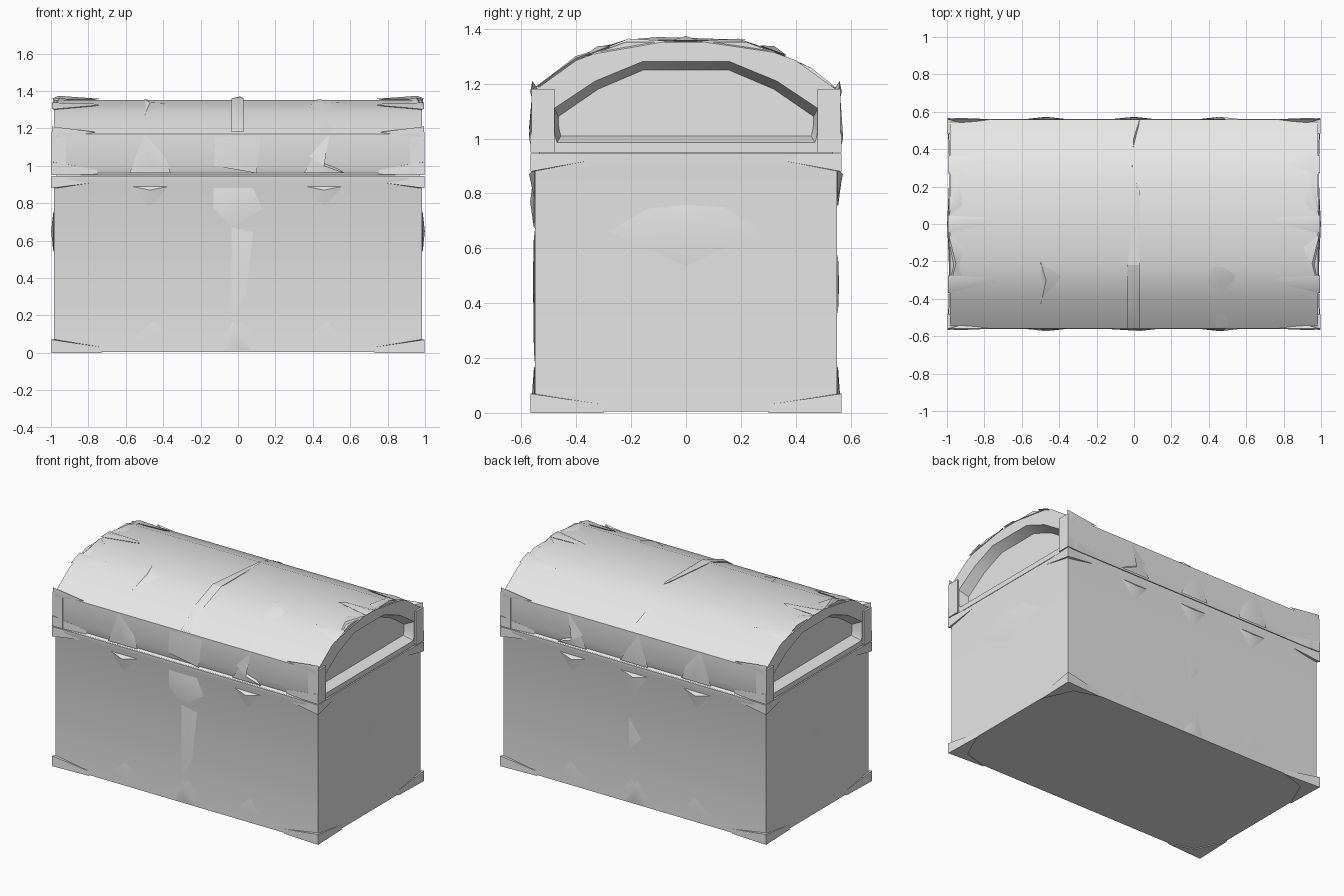
import bpy, bmesh, math
from mathutils import Vector

if "Cube" in bpy.data.objects:
    bpy.data.objects.remove(bpy.data.objects["Cube"])

grey = bpy.data.materials.new("grey")
grey.diffuse_color = (0.8, 0.8, 0.8, 1)
grey.use_nodes = True
grey.node_tree.nodes["Principled BSDF"].inputs["Base Color"].default_value = grey.diffuse_color

HALF_ARCH = [(0.22, 1.352), (0.40, 1.285), (0.56, 1.17)]


def make(name, verts, faces, angle=35):
    bm = bmesh.new()
    vs = [bm.verts.new(v) for v in verts]
    for f in faces:
        bm.faces.new([vs[i] for i in f])
    bmesh.ops.recalc_face_normals(bm, faces=bm.faces)
    me = bpy.data.meshes.new(name)
    bm.to_mesh(me)
    bm.free()
    me.materials.append(grey)
    me.shade_smooth()
    me.set_sharp_from_angle(angle=math.radians(angle))
    ob = bpy.data.objects.new(name, me)
    bpy.context.collection.objects.link(ob)
    return ob


def loft(name, rings, angle=35):
    n = len(rings[0])
    verts = [p for r in rings for p in r]
    faces = [list(range(n)), [(len(rings) - 1) * n + i for i in range(n)]]
    for k in range(len(rings) - 1):
        for i in range(n):
            j = (i + 1) % n
            faces.append([k * n + i, k * n + j, (k + 1) * n + j, (k + 1) * n + i])
    return make(name, verts, faces, angle)


# Surface maps: (u, v, height above surface) -> point
def front(u, v, d):
    return (u, -0.55 - d, v)


def back(u, v, d):
    return (u, 0.55 + d, v)


def lid_front(u, v, d):
    return (u, -0.558 - d, v)


def lid_back(u, v, d):
    return (u, 0.558 + d, v)


def right(u, v, d):
    return (0.985 + d, u, v)


def left(u, v, d):
    return (-0.985 - d, u, v)


def lid_top(u, v, d):
    a, pts = abs(v), [(0, 1.352)] + HALF_ARCH
    for (y0, z0), (y1, z1) in zip(pts, pts[1:]):
        if a <= y1:
            break
    z = z0 + (z1 - z0) * (a - y0) / (y1 - y0)
    return (u, v * (1 + d * 0.3), z + d)


def plate(name, surf, outline, apex=None, rise=0.015, edge=0.004):
    """Faceted fitting: an outline on a surface with a raised point."""
    n = len(outline)
    cx = sum(p[0] for p in outline) / n
    cy = sum(p[1] for p in outline) / n
    ax, ay = apex or (cx, cy)
    verts = [surf(u, v, edge) for u, v in outline]
    verts += [surf(ax, ay, rise), surf(cx, cy, -0.02)]
    faces = []
    for i in range(n):
        j = (i + 1) % n
        faces += [[i, j, n], [j, i, n + 1]]
    return make(name, verts, faces, 40)


# Chest body with a flared rim
loft("body", [[(sx * hx, sy * hy, z) for sx, sy in ((-1, -1), (1, -1), (1, 1), (-1, 1))]
              for z, hx, hy in ((0.005, 0.985, 0.55), (0.89, 0.985, 0.55),
                                (0.925, 0.988, 0.562), (0.945, 0.988, 0.562))], 30)
# Dark seam between body and lid
loft("seam", [[(sx * 0.97, sy * 0.535, z) for sx, sy in ((-1, -1), (1, -1), (1, 1), (-1, 1))]
              for z in (0.94, 0.96)])

# Barrel lid with recessed end panels
outer_half = [(0.56, 0.95), (0.545, 0.96), (0.56, 1.01)] + HALF_ARCH[::-1]
inner_half = [(0.47, 0.985), (0.475, 1.0), (0.48, 1.03), (0.48, 1.11), (0.33, 1.21), (0.16, 1.28)]


def ring(x, half):
    return [(x, -y, z) for y, z in half] + [(x, y, z) for y, z in half[::-1]]


panel_half = [(y * 0.97, z - (0.03 if z > 1.05 else -0.025)) for y, z in inner_half]
loft("lid", [ring(-0.92, panel_half), ring(-0.985, inner_half), ring(-0.985, outer_half),
             ring(0.985, outer_half), ring(0.985, inner_half), ring(0.92, panel_half)], 40)

# Corner caps on base, rim and lid edge
for label, z0, z1, lx, ly in (("base", 0.0, 0.07, 0.73, 0.30), ("rim", 0.88, 0.945, 0.70, 0.35),
                              ("lid", 0.95, 1.02, 0.75, 0.48)):
    for sx in (-1, 1):
        for sy in (-1, 1):
            zt = z1 - 0.04 if label != "rim" else z1
            zb = z0 if label != "rim" else z1 - 0.025
            low = [(lx, 0.552, zb), (0.997, 0.566, z0), (0.988, ly, zb), (0.9, 0.5, z0)]
            top = [(lx, 0.55, zt), (0.997, 0.566, z1), (0.985, ly, zt), (0.9, 0.5, z1)]
            loft(label + "_corner_cap", [[(sx * x, sy * y, z) for x, y, z in r]
                                         for r in (low, top)], 50)

# Upright posts at the lid corners
for sx in (-1, 1):
    for sy in (-1, 1):
        loft("lid_post", [[(sx * x, sy * y, z) for x, y in ((0.92, 0.5), (0.997, 0.48),
                                                            (0.997, 0.563), (0.92, 0.563))]
                          for z, in ((0.95,), (1.11,), (1.18,))])

# Pointed straps running inward from both lid ends
for sx in (-1, 1):
    for y in (-0.32, 0.0, 0.32):
        plate("lid_end_spike", lid_top,
              [(sx * 0.995, y - 0.05), (sx * 0.74, y + 0.01), (sx * 0.78, y + 0.035),
               (sx * 0.995, y + 0.045)], (sx * 0.96, y), 0.022, 0.006)
    for surf in (lid_front, lid_back):
        plate("lid_side_spike", surf, [(sx * 0.995, 1.21), (sx * 0.76, 1.18), (sx * 0.995, 1.14)],
              (sx * 0.95, 1.17), 0.01, 0.002)
    # Raised stud between the end straps
    for y in (-0.2, 0.2):
        plate("lid_end_edge", lid_top, [(sx * 0.99, y - 0.16), (sx * 0.92, y - 0.1),
                                        (sx * 0.91, y + 0.08), (sx * 0.99, y + 0.14)],
              None, 0.012)

# Side handles
for surf in (left, right):
    plate("side_handle", surf, [(-0.28, 0.66), (-0.14, 0.745), (0.0, 0.757), (0.14, 0.75),
                                (0.27, 0.66), (0.0, 0.535)], (0.0, 0.65), 0.014, 0.002)

# Bands and studs on the lid top
plate("lid_strap_low", lid_top, [(-0.035, -0.558), (0.03, -0.558), (0.03, -0.4), (0.03, -0.22),
                                 (-0.035, -0.22), (-0.035, -0.4)], (0, -0.4), 0.015, 0.008)
plate("lid_strap_high", lid_top, [(-0.035, -0.22), (0.03, -0.22), (0.03, 0.18), (0.015, 0.22)],
      (0.01, -0.1), 0.018, 0.008)
plate("lid_strap_back", lid_top, [(-0.01, 0.3), (0.03, 0.558), (0.01, 0.545), (-0.038, 0.42)],
      None, 0.012)
plate("lid_stud", lid_top, [(-0.5, -0.2), (-0.39, -0.28), (-0.5, -0.43)], (-0.47, -0.3), 0.016)
plate("lid_stud", lid_top, [(0.43, -0.2), (0.54, -0.27), (0.5, -0.55), (0.44, -0.55),
                            (0.39, -0.3)], (0.46, -0.32), 0.016)

# Hinge and clasp plates above and below the seam, front and back
for lid_s, body_s in ((lid_front, front), (lid_back, back)):
    for x in (-0.47, 0.46):
        m = 1 if x < 0 else -1
        plate("lid_clasp", lid_s, [(x - 0.11, 0.96), (x - m * 0.03, 1.17), (x + m * 0.08, 1.05),
                                   (x + 0.11, 0.96)], (x, 1.0), 0.015, 0.003)
        plate("body_clasp", body_s, [(x - 0.1, 0.89), (x + 0.1, 0.89), (x, 0.78)],
              (x, 0.87), 0.022, 0.003)
        plate("base_stud", body_s, [(x - 0.11, 0.065), (x + 0.02, 0.17), (x + 0.1, 0.065)],
              None, 0.006, 0.003)
    plate("base_centre_stud", body_s, [(-0.11, 0.065), (0.02, 0.17), (0.1, 0.065)], None, 0.006)
    plate("base_strap_foot", body_s, [(-0.08, 0.01), (-0.03, 0.17), (0.07, 0.01)],
          (0, 0.03), 0.014, 0.004)

# Front lock and strap
plate("lock_hasp", lid_front, [(-0.13, 1.0), (-0.12, 1.155), (0.12, 1.155), (0.1, 0.96)],
      (0.03, 1.04), 0.014)
plate("lock_plate", front, [(-0.13, 0.88), (-0.13, 0.77), (-0.03, 0.67), (0.13, 0.77),
                            (0.08, 0.88)], (0.0, 0.77), 0.018)
plate("front_strap", front, [(-0.035, 0.18), (-0.035, 0.67), (0.08, 0.645), (0.045, 0.32)],
      (0.01, 0.5), 0.008)

# Back hinge and strap
plate("back_hinge_top", lid_back, [(-0.11, 0.96), (-0.03, 1.16), (0.1, 0.96)], (0, 1.0), 0.015)
plate("back_hinge_bottom", back, [(-0.1, 0.89), (0.1, 0.89), (0, 0.75)], (0, 0.87), 0.02)
plate("back_strap", back, [(0.04, 0.36), (0.04, 0.58), (-0.05, 0.46)], None, 0.008)
